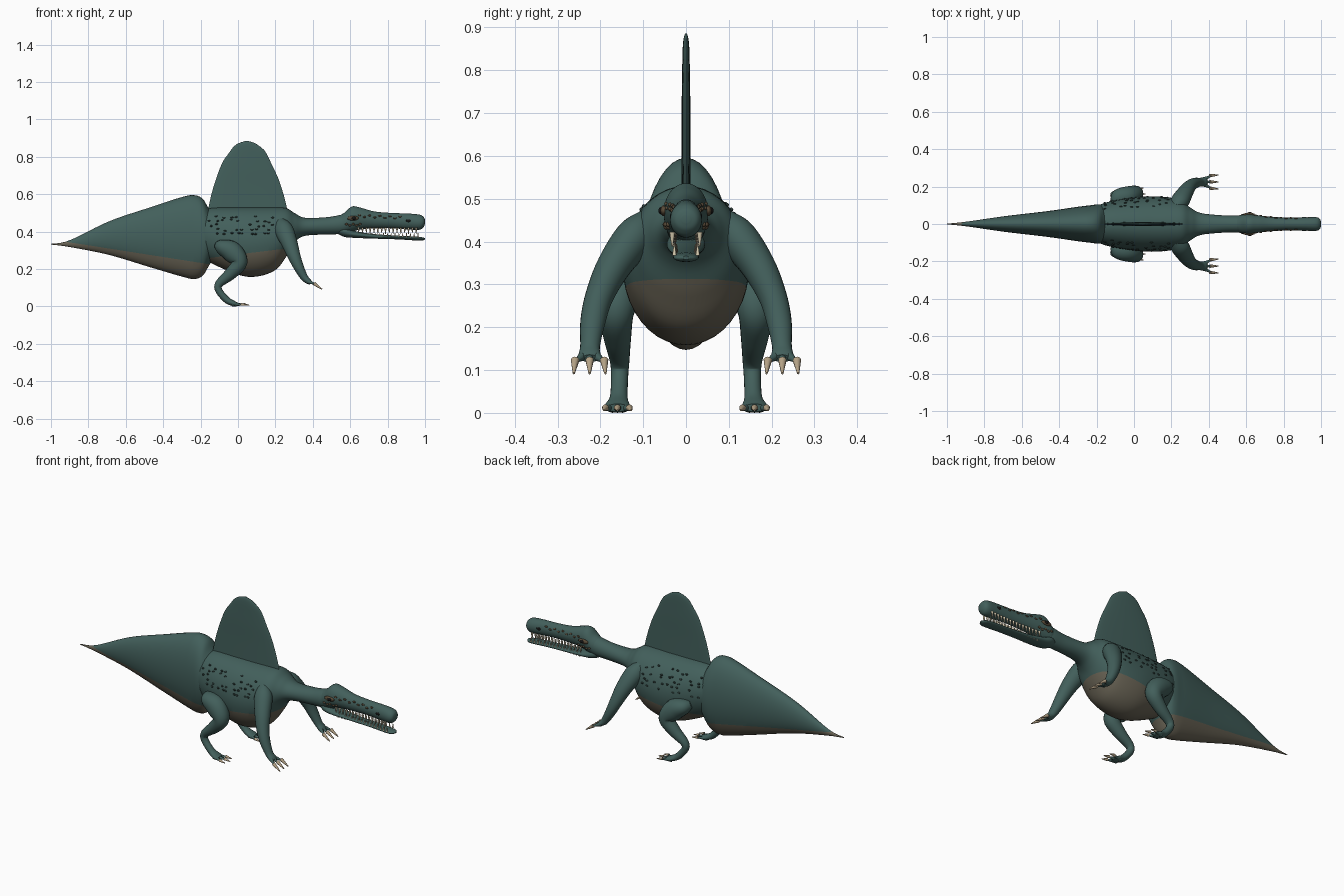
import bpy, bmesh, math, random
from mathutils import Vector, Matrix
from mathutils.bvhtree import BVHTree

random.seed(4)
if "Cube" in bpy.data.objects:
    bpy.data.objects.remove(bpy.data.objects["Cube"])


def material(name, r, g, b):
    m = bpy.data.materials.new(name)
    m.use_nodes = True
    m.diffuse_color = (r, g, b, 1)
    m.node_tree.nodes["Principled BSDF"].inputs["Base Color"].default_value = (r, g, b, 1)
    return m


skin = material("teal_skin", .055, .115, .105)
under = material("taupe_belly", .14, .125, .09)
dark = material("dark_scale", .025, .045, .04)
brown = material("brown_scale", .10, .07, .04)
ivory = material("ivory_teeth", .68, .60, .43)
horn = material("horn_claw", .48, .38, .25)
black = material("black_eye", .008, .008, .008)


def finish(name, bm, mats):
    bmesh.ops.recalc_face_normals(bm, faces=bm.faces)
    me = bpy.data.meshes.new(name)
    bm.to_mesh(me)
    bm.free()
    ob = bpy.data.objects.new(name, me)
    bpy.context.collection.objects.link(ob)
    for m in mats:
        me.materials.append(m)
    bpy.ops.object.select_all(action='DESELECT')
    ob.select_set(True)
    bpy.context.view_layer.objects.active = ob
    bpy.ops.object.shade_smooth_by_angle(angle=math.radians(50))
    return ob


def smooth_path(pts, steps=6):
    """Catmull-Rom interpolation of positions and radii together."""
    p = [Vector(q) for q in pts]
    p = [p[0]] + p + [p[-1]]
    out = []
    for a, b, c, d in zip(p, p[1:], p[2:], p[3:]):
        for i in range(steps):
            t = i / steps
            out.append(b + (c - a) * (t / 2) + (2 * a - 5 * b + 4 * c - d) * (t * t / 2)
                       + (3 * b - a - 3 * c + d) * (t ** 3 / 2))
    return out + [p[-1]]


def loft(name, pts, upright=False, sides=32, cut=None):
    """Elliptical skin along points (x, y, z, half width, half height)."""
    path = smooth_path(pts)
    bm = bmesh.new()
    rings = []
    for i, q in enumerate(path):
        a, b = path[max(i - 1, 0)], path[min(i + 1, len(path) - 1)]
        t = Vector((1, 0, 0)) if upright else Vector((b - a)[:3]).normalized()
        side = Vector((0, 1, 0))
        side = (side - t * side.dot(t)).normalized()
        up = t.cross(side)
        ring = []
        for k in range(sides):
            w = math.tau * k / sides
            ring.append(bm.verts.new(Vector(q[:3]) + side * (max(q[3], .001) * math.cos(w))
                                     + up * (max(q[4], .001) * math.sin(w))))
        rings.append(ring)
    for r, s in zip(rings, rings[1:]):
        for k in range(sides):
            n = (k + 1) % sides
            bm.faces.new((r[k], r[n], s[n], s[k]))
    bm.faces.new(rings[0])
    bm.faces.new(rings[-1])
    if cut:  # pale underside below a sloping line
        co, direction = Vector(cut[0]), Vector(cut[1]) - Vector(cut[0])
        no = direction.cross(Vector((0, 1, 0))).normalized()
        no = no if no.z > 0 else -no
        bmesh.ops.bisect_plane(bm, geom=bm.verts[:] + bm.edges[:] + bm.faces[:],
                               plane_co=co, plane_no=no)
        for f in bm.faces:
            c = f.calc_center_median()
            f.material_index = int((c - co).dot(no) < 0 and c.x < .31)
    return finish(name, bm, [skin, under])


def long_loft(name, sections, cut=None):
    """Sections are (x, bottom, top, half width)."""
    return loft(name, [(x, 0, (lo + hi) / 2, w, (hi - lo) / 2) for x, lo, hi, w in sections],
                True, 40, cut)


def spikes(name, items, mat):
    """Cones from base to tip."""
    bm = bmesh.new()
    for base, tip, r in items:
        base, tip = Vector(base), Vector(tip)
        d = tip - base
        m = Matrix.Translation((base + tip) / 2) @ d.to_track_quat('Z', 'Y').to_matrix().to_4x4()
        bmesh.ops.create_cone(bm, cap_ends=True, segments=10, radius1=r, radius2=r * .25,
                              depth=d.length, matrix=m)
    return finish(name, bm, [mat])


def blobs(name, items, mat):
    bm = bmesh.new()
    for pos, size in items:
        m = Matrix.Translation(pos) @ Matrix.Diagonal((*size, 1))
        bmesh.ops.create_icosphere(bm, subdivisions=2, radius=1, matrix=m)
    return finish(name, bm, [mat])


def skin_point(tree, x, z, s):
    return tree.ray_cast(Vector((x, s, z)), Vector((0, -s, 0)))[0]


def tree_of(ob):
    return BVHTree.FromPolygons([v.co for v in ob.data.vertices],
                                [p.vertices[:] for p in ob.data.polygons])


# Torso with neck, and the deep tail
torso = long_loft("torso", [
    (-.22, .28, .49, .08), (-.15, .235, .525, .115), (0, .17, .53, .142), (.1, .16, .53, .148),
    (.2, .195, .53, .14), (.26, .27, .525, .12), (.305, .345, .498, .085),
    (.36, .378, .474, .058), (.48, .385, .478, .046), (.56, .388, .492, .046),
    (.62, .4, .5, .04)], ((-.15, 0, .26), (.3, 0, .315)))
long_loft("tail", [
    (-1, .331, .335, .002), (-.9, .318, .354, .012), (-.69, .276, .455, .042),
    (-.47, .21, .53, .068), (-.3, .16, .585, .092), (-.235, .147, .595, .1),
    (-.19, .163, .577, .105), (-.16, .21, .53, .1), (-.12, .28, .47, .07)],
    ((-.85, 0, .335), (-.18, 0, .23)))

# Back sail
loft("back_sail", [((a + b) / 2, 0, z, w, (b - a) / 2) for z, a, b, w in (
    (.45, -.165, .27, .012), (.53, -.158, .26, .011), (.64, -.132, .23, .01),
    (.73, -.1, .195, .01), (.8, -.064, .162, .009), (.845, -.033, .128, .008),
    (.872, .002, .093, .006), (.886, .045, .05, .002))], sides=48)

# Head, long upper jaw and thin lower jaw
head = long_loft("head_and_upper_jaw", [
    (.53, .395, .48, .035), (.57, .392, .502, .048), (.61, .4, .535, .052),
    (.66, .413, .527, .047), (.73, .417, .508, .039), (.82, .418, .5, .034),
    (.91, .412, .497, .035), (.97, .41, .491, .037), (.993, .425, .478, .028),
    (1, .443, .462, .01)])
long_loft("lower_jaw", [
    (.53, .39, .43, .025), (.57, .372, .425, .043), (.62, .367, .405, .043),
    (.72, .363, .388, .034), (.85, .359, .379, .03), (.95, .353, .374, .03),
    (.985, .353, .37, .024), (1, .358, .366, .008)])

# Teeth
teeth = []
for s in (1, -1):
    for i in range(16):
        x = .645 + .0205 * i
        y = s * (.032 - .006 * math.sin(math.pi * i / 15))
        teeth.append(((x, y, .422), (x, y, .394 - .006 * (i % 2)), .0065))
        teeth.append(((x + .01, y * .85, .368), (x + .01, y * .85, .394), .005))
spikes("teeth", teeth, ivory)

# Eyes, nostrils and scales
body_tree, head_tree = tree_of(torso), tree_of(head)
lids, pupils, nostrils, head_scales, body_scales = [], [], [], [], []
for s in (1, -1):
    eye = skin_point(head_tree, .615, .472, s)
    lids.append((eye, (.032, .009, .013)))
    pupils.append((eye + Vector((.004, s * .006, 0)), (.012, .007, .009)))
    nostrils.append((skin_point(head_tree, .91, .458, s), (.013, .003, .008)))
    for i in range(9):
        head_scales.append((skin_point(head_tree, .65 + i * .027, .488 - .009 * (i % 2) - .001 * i, s),
                            (.009, .005, .005)))
    for i in range(5):
        head_scales.append((skin_point(head_tree, .58 + i * .018, .44 - .006 * (i % 2), s),
                            (.008, .006, .006)))
    for row in range(5):
        for i in range(10):
            x = -.15 + i * .036 + random.uniform(-.012, .012)
            z = .385 + row * .024 + random.uniform(-.008, .008)
            if random.random() < .75:
                body_scales.append((skin_point(body_tree, x, z, s), (.008, .005, .005)))
blobs("eyelids", lids, brown)
blobs("pupils", pupils, black)
blobs("nostrils", nostrils, black)
blobs("head_scales", head_scales, brown)
blobs("body_scales", body_scales, dark)

# Limbs on both sides
for s, side in ((1, "far"), (-1, "near")):
    def limb(name, pts):
        return loft(f"{side}_{name}", [(x, s * y, z, a, b) for x, y, z, a, b in pts], sides=20)

    limb("hind_leg", [
        (-.115, .12, .33, .02, .02), (-.085, .135, .318, .05, .042), (-.03, .15, .29, .052, .056),
        (.008, .163, .235, .042, .042), (-.04, .16, .175, .032, .033),
        (-.1, .155, .122, .023, .022), (-.102, .155, .085, .02, .019),
        (-.06, .157, .035, .021, .018), (-.02, .16, .015, .03, .014), (0, .16, .012, .024, .009)])
    limb("arm", [
        (.225, .085, .45, .03, .03), (.245, .12, .41, .045, .05), (.275, .17, .34, .04, .043),
        (.3, .203, .27, .033, .034), (.325, .218, .21, .029, .027), (.355, .224, .155, .023, .02),
        (.378, .225, .134, .026, .015), (.39, .225, .127, .018, .01)])

    toes, toe_claws, fingers, hand_claws = [], [], [], []
    for d in (-1, 0, 1):
        y = s * .16
        toes.append(((-.03, y + d * .012, .013), (.035 - abs(d) * .012, y + d * .029, .01), .013))
        tip = Vector((.028 - abs(d) * .012, y + d * .028, .012))
        toe_claws.append((tip, tip + Vector((.034, d * .004, -.006)), .008))
        y = s * .225
        knuckle = Vector((.412, y + d * .034, .12))
        fingers.append(((.372, y + d * .012, .135), knuckle, .013))
        hand_claws.append((knuckle - Vector((.006, 0, -.003)),
                           knuckle + Vector((.038, d * .003, -.028)), .01))
    spikes(f"{side}_toes", toes, skin)
    spikes(f"{side}_toe_claws", toe_claws, horn)
    spikes(f"{side}_fingers", fingers, skin)
    spikes(f"{side}_hand_claws", hand_claws, horn)
